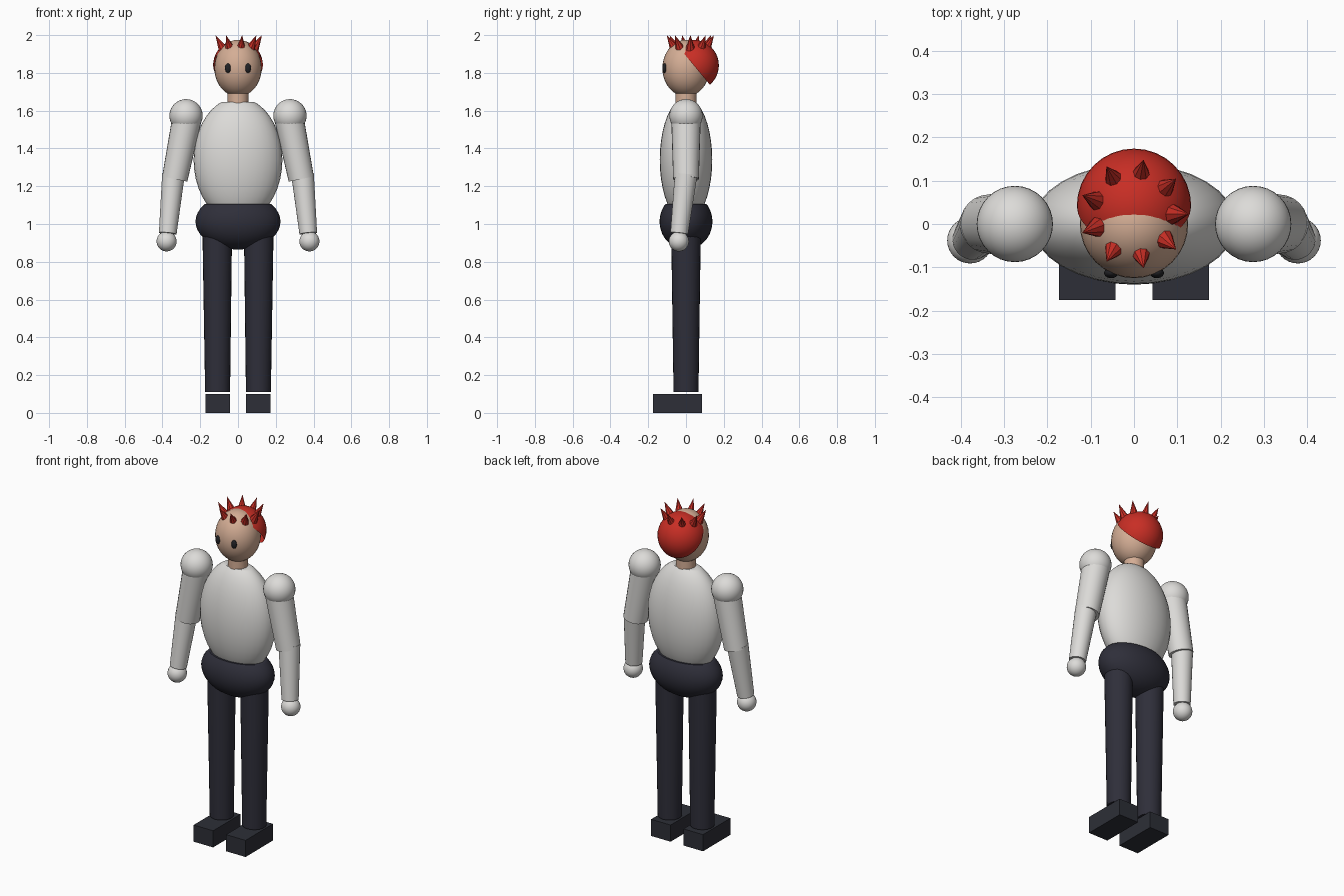
import bpy, bmesh, math
from mathutils import Vector, Matrix

default = bpy.data.objects.get("Cube")
if default:
    bpy.data.objects.remove(default, do_unlink=True)


def material(name, rgb):
    m = bpy.data.materials.new(name)
    m.use_nodes = True
    m.diffuse_color = (*rgb, 1)
    m.node_tree.nodes["Principled BSDF"].inputs["Base Color"].default_value = (*rgb, 1)
    return m


shirt = material("shirt_white", (0.72, 0.71, 0.69))
skin = material("skin", (0.66, 0.42, 0.30))
red = material("hair_red", (0.58, 0.027, 0.018))
trouser = material("trouser_navy", (0.028, 0.028, 0.042))
shoe_mat = material("shoe_black", (0.026, 0.028, 0.038))
eye_mat = material("eye_black", (0.015, 0.015, 0.018))


def finish(name, bm, mat, smooth=True):
    """Turn a bmesh into a named, coloured object."""
    bmesh.ops.recalc_face_normals(bm, faces=bm.faces)
    me = bpy.data.meshes.new(name)
    bm.to_mesh(me)
    bm.free()
    me.materials.append(mat)
    ob = bpy.data.objects.new(name, me)
    bpy.context.collection.objects.link(ob)
    if smooth:
        bpy.ops.object.select_all(action="DESELECT")
        ob.select_set(True)
        bpy.context.view_layer.objects.active = ob
        bpy.ops.object.shade_smooth_by_angle(angle=math.radians(40))
    return ob


def ellipsoid(name, centre, radii, mat, cuts=(), cap=True):
    """Ellipsoid, cut by (point, outward normal) planes."""
    bm = bmesh.new()
    bmesh.ops.create_uvsphere(bm, u_segments=32, v_segments=20, radius=1)
    bmesh.ops.scale(bm, vec=radii, verts=bm.verts)
    bmesh.ops.translate(bm, vec=centre, verts=bm.verts)
    for point, normal in cuts:
        res = bmesh.ops.bisect_plane(bm, geom=bm.verts[:] + bm.edges[:] + bm.faces[:],
                                     plane_co=point, plane_no=normal, clear_outer=True)
        if cap:
            edges = [e for e in res["geom_cut"] if isinstance(e, bmesh.types.BMEdge)]
            bmesh.ops.contextual_create(bm, geom=edges)
    return finish(name, bm, mat)


def limb(name, start, end, r_start, r_end, mat, sides=24, smooth=True):
    """Tapered round bar between two points."""
    a, b = Vector(start), Vector(end)
    turn = (b - a).to_track_quat("Z", "Y").to_matrix().to_4x4()
    bm = bmesh.new()
    bmesh.ops.create_cone(bm, cap_ends=True, segments=sides, radius1=r_start,
                          radius2=r_end, depth=(b - a).length,
                          matrix=Matrix.Translation((a + b) / 2) @ turn)
    return finish(name, bm, mat, smooth)


# Trunk
UP, DOWN = (0, 0, 1), (0, 0, -1)
ellipsoid("torso", (0, 0, 1.34), (0.235, 0.139, 0.33), shirt,
          [((0, 0, 1.645), UP), ((0, 0, 1.06), DOWN)])
ellipsoid("hips", (0, 0, 1.013), (0.225, 0.14, 0.148), trouser, [((0, 0, 1.105), UP)])

# Head and neck
limb("neck", (0, 0, 1.62), (0, 0, 1.72), 0.056, 0.056, skin)
ellipsoid("head", (0, 0, 1.825), (0.125, 0.125, 0.15), skin)

# Hair: half dome tipped backwards, with a ring of spikes
crown = (0, 0.041, 1.84)
ellipsoid("hair_cap", crown, (0.132, 0.133, 0.134), red,
          [(crown, (0, -0.77, -0.64))], cap=False)
for i in range(9):
    a = math.radians(40 * i)
    ray = Vector((math.cos(a), math.sin(a), 0))
    foot = Vector((0, 0.023, 1.927)) + ray * 0.085
    tip = Vector((0, 0.023, 2.0)) + ray * 0.127
    limb(f"hair_spike_{i + 1}", foot, tip, 0.026, 0, red, sides=8, smooth=False)

# Paired parts
for side, s in (("left", 1), ("right", -1)):
    ellipsoid(f"{side}_eye", (s * 0.053, -0.113, 1.825), (0.016, 0.012, 0.025), eye_mat)

    ellipsoid(f"{side}_shoulder", (s * 0.275, 0, 1.573), (0.088,) * 3, shirt)
    limb(f"{side}_upper_arm", (s * 0.27, 0, 1.56), (s * 0.335, 0, 1.238), 0.078, 0.068, shirt)
    limb(f"{side}_forearm", (s * 0.342, 0, 1.26), (s * 0.372, -0.036, 0.95), 0.06, 0.047, shirt)
    ellipsoid(f"{side}_hand", (s * 0.378, -0.038, 0.908), (0.053,) * 3, shirt)

    limb(f"{side}_leg", (s * 0.108, 0, 0.11), (s * 0.11, 0, 1.0), 0.066, 0.079, trouser)

    bm = bmesh.new()
    bmesh.ops.create_cube(bm, size=1)
    bmesh.ops.scale(bm, vec=(0.13, 0.26, 0.1), verts=bm.verts)
    bmesh.ops.translate(bm, vec=(s * 0.108, -0.045, 0.05), verts=bm.verts)
    finish(f"{side}_shoe", bm, shoe_mat, smooth=False)
